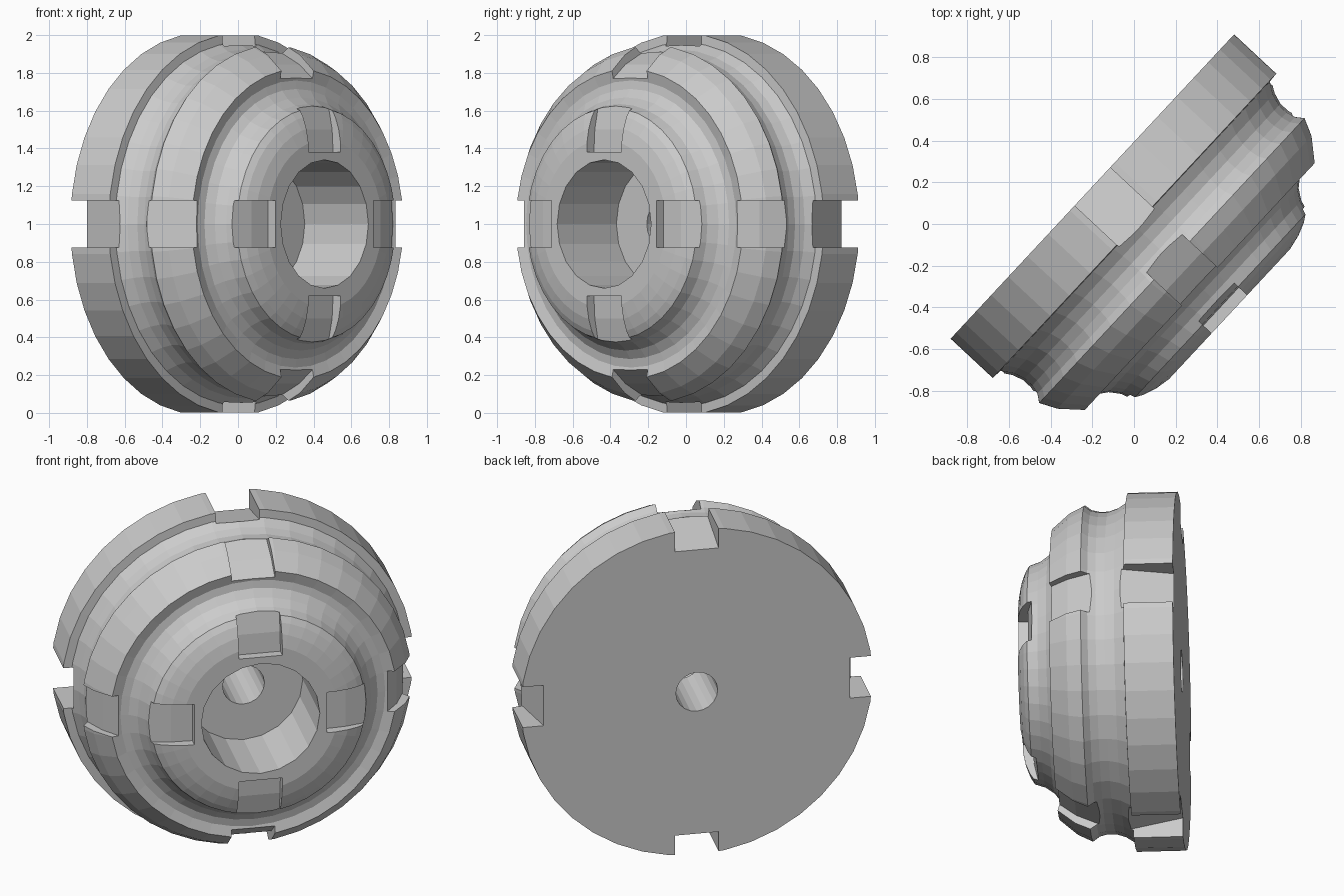
import bpy, bmesh
from math import pi
from mathutils import Matrix, Vector

if "Cube" in bpy.data.objects:
    bpy.data.objects.remove(bpy.data.objects["Cube"])

# Local frame: local Z is the wheel axis (towards the front right), local Y is world up
AXIS = Vector((0.732, -0.682, 0)).normalized()
UP = Vector((0, 0, 1))
SIDE = UP.cross(AXIS)
PLACE = Matrix.Translation((-0.2, 0.18, 1)) @ Matrix((SIDE, UP, AXIS)).transposed().to_4x4()


def finish(bm, name):
    bmesh.ops.recalc_face_normals(bm, faces=bm.faces)
    bm.transform(PLACE)
    mesh = bpy.data.meshes.new(name)
    bm.to_mesh(mesh)
    bm.free()
    obj = bpy.data.objects.new(name, mesh)
    bpy.context.collection.objects.link(obj)
    return obj


def lathe(name, profile, sides):
    """Revolve (radius, depth) points around the axis."""
    bm = bmesh.new()
    vs = [bm.verts.new((r, 0, t)) for r, t in profile]
    edges = [bm.edges.new(p) for p in zip(vs, vs[1:])]
    bmesh.ops.spin(bm, geom=vs + edges, cent=(0, 0, 0), axis=(0, 0, 1),
                   angle=2 * pi, steps=sides, use_merge=True)
    bmesh.ops.remove_doubles(bm, verts=bm.verts, dist=1e-5)
    return finish(bm, name)


def notches(name, sections, half_width):
    """Four radial slots per (radius, depth) section."""
    bm = bmesh.new()
    for section in sections:
        for k in range(4):
            rot = Matrix.Rotation(k * pi / 2, 3, 'Z')
            a, b = ([bm.verts.new(rot @ Vector((r, w, t))) for r, t in section]
                    for w in (-half_width, half_width))
            bm.faces.new(a)
            bm.faces.new(b[::-1])
            n = len(a)
            for i in range(n):
                j = (i + 1) % n
                bm.faces.new((a[i], b[i], b[j], a[j]))
    return finish(bm, name)


def cut(obj, cutter):
    cutter.hide_render = True
    mod = obj.modifiers.new("cut", 'BOOLEAN')
    mod.operation = 'DIFFERENCE'
    mod.solver = 'EXACT'
    mod.object = cutter
    bpy.context.view_layer.objects.active = obj
    bpy.ops.object.modifier_apply(modifier=mod.name)
    bpy.data.objects.remove(cutter)


# Stepped body: back disc, groove, middle ring, groove, front ring
body = lathe("stepped_hub", [
    (0, 0), (1.009, 0), (1.009, 0.277),
    (0.96, 0.28), (0.925, 0.335), (0.907, 0.39), (0.907, 0.44), (0.918, 0.485), (0.945, 0.522),
    (0.905, 0.605), (0.82, 0.705),
    (0.76, 0.69), (0.715, 0.697), (0.67, 0.73), (0.635, 0.78), (0.615, 0.84),
    (0.58, 0.862), (0.52, 0.885), (0.445, 0.9), (0, 0.9)], 40)

# Stepped bore: wide front recess and narrow shaft hole
cut(body, lathe("bore_cutter", [
    (0, -0.1), (0.12, -0.1), (0.12, 0.44), (0.34, 0.44), (0.34, 1.1), (0, 1.1)], 20))

# Slots in the three rings
cut(body, notches("notch_cutter", [
    [(0.868, -0.05), (0.945, 0.3), (1.2, 0.3), (1.2, -0.05)],
    [(0.91, 0.462), (0.845, 0.6), (0.755, 0.715), (0.95, 0.76), (1.1, 0.462)],
    [(0.38, 0.845), (0.5, 0.838), (0.63, 0.81), (0.72, 0.8), (0.72, 1.0), (0.38, 1.0)],
], 0.125))
